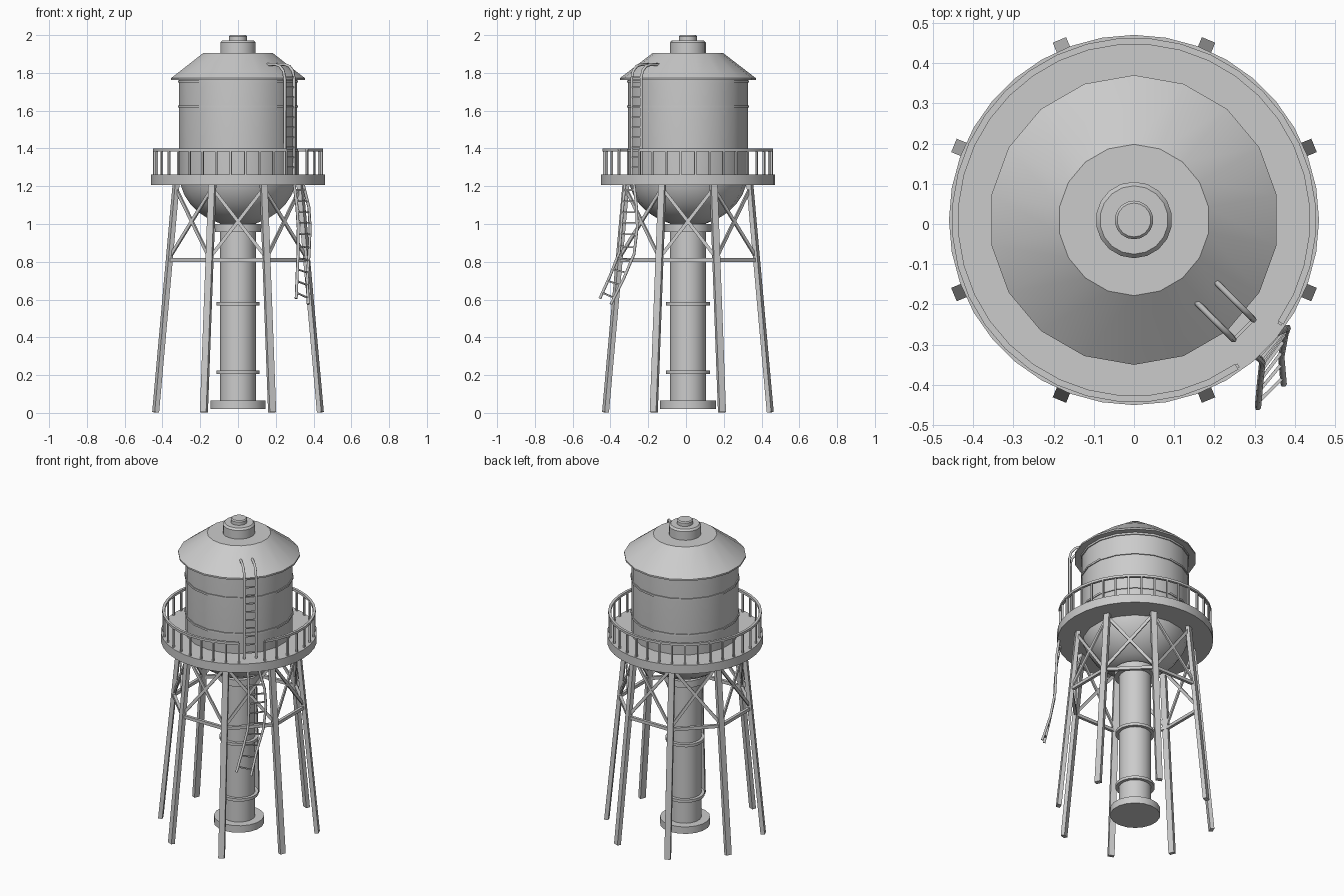
import bpy, bmesh, math
from mathutils import Vector, Matrix

if "Cube" in bpy.data.objects:
    bpy.data.objects.remove(bpy.data.objects["Cube"])

CY = 0.01  # tower axis sits slightly back because the loose ladder sticks out in front


def finish(name, bm, angle=35):
    bmesh.ops.recalc_face_normals(bm, faces=bm.faces)
    me = bpy.data.meshes.new(name)
    bm.to_mesh(me)
    bm.free()
    me.shade_smooth()
    me.set_sharp_from_angle(angle=math.radians(angle))
    ob = bpy.data.objects.new(name, me)
    bpy.context.collection.objects.link(ob)
    return ob


def polar(r, deg, z):
    a = math.radians(deg)
    return Vector((r * math.cos(a), CY + r * math.sin(a), z))


def lathe(name, profile, n=18, closed=False, start=90, sweep=360, angle=35):
    """Revolve (radius, z) points about the tower axis."""
    bm = bmesh.new()
    full = sweep == 360
    steps = n if full else n + 1
    rings = [[bm.verts.new(polar(r, start + sweep * i / n, z)) for r, z in profile]
             for i in range(steps)]
    m = len(profile)
    for i in range(n):
        a, b = rings[i], rings[(i + 1) % steps]
        for j in range(m if closed else m - 1):
            k = (j + 1) % m
            bm.faces.new((a[j], b[j], b[k], a[k]))
    if not full:
        bm.faces.new(rings[0])
        bm.faces.new(rings[-1])
    elif not closed:
        bm.faces.new([r[0] for r in rings])
        bm.faces.new([r[-1] for r in rings])
    return finish(name, bm, angle)


def beam(bm, p, q, w, d, out):
    """Box from p to q: w across, d along the outward direction."""
    p, q = Vector(p), Vector(q)
    z = (q - p).normalized()
    y = (Vector(out) - z * z.dot(Vector(out))).normalized()
    x = y.cross(z)
    rot = Matrix((x, y, z)).transposed().to_4x4()
    mat = Matrix.Translation((p + q) / 2) @ rot @ Matrix.Diagonal((w, d, (q - p).length, 1))
    bmesh.ops.create_cube(bm, size=1, matrix=mat)


def outward(deg):
    return polar(1, deg, 0) - Vector((0, CY, 0))


def rail_curve(name, pts, r):
    cu = bpy.data.curves.new(name, 'CURVE')
    cu.dimensions = '3D'
    cu.bevel_depth = r
    cu.bevel_resolution = 1
    cu.use_fill_caps = True
    sp = cu.splines.new('POLY')
    sp.points.add(len(pts) - 1)
    for s, p in zip(sp.points, pts):
        s.co = (*p, 1)
    ob = bpy.data.objects.new(name, cu)
    bpy.context.collection.objects.link(ob)


# Tank with rounded bowl underneath
bowl = [(0.317 * math.cos(t), 1.27 - 0.28 * math.sin(t))
        for t in [math.radians(a) for a in (72, 60, 48, 36, 24, 12, 0)]]
lathe("tank", bowl + [(0.317, 1.78)])
for i, z in enumerate((1.39, 1.622, 1.755)):
    lathe(f"tank_band_{i}", [(0.31, z - .006), (0.323, z - .006), (0.323, z + .006), (0.31, z + .006)],
          closed=True)

# Roof, cap and vent
lathe("roof", [(0.30, 1.765), (0.36, 1.762), (0.36, 1.772), (0.188, 1.904)], angle=30)
lathe("roof_cap", [(0.095, 1.89), (0.095, 1.96), (0.085, 1.972)], angle=30)
lathe("roof_vent", [(0.048, 1.96), (0.048, 1.993), (0.042, 2.0)], angle=30)

# Walkway deck
lathe("deck", [(0.29, 1.206), (0.46, 1.206), (0.46, 1.262), (0.29, 1.262)], n=36, closed=True)

# Railing with a gap at the ladder
lathe("handrail", [(0.437, 1.385), (0.453, 1.385), (0.453, 1.4), (0.437, 1.4)],
      n=34, closed=True, start=-35, sweep=340)
bm = bmesh.new()
for i in range(35):
    a = -35 + i * 10
    beam(bm, polar(0.445, a, 1.25), polar(0.445, a, 1.39), 0.011, 0.011, outward(a))
finish("railing_posts", bm)

# Central riser pipe with collars and foot
lathe("riser_pipe", [(0.096, 0.03), (0.096, 1.03)])
for name, r, z0, z1 in (("riser_foot", 0.148, 0.02, 0.065), ("riser_band_low", 0.116, 0.207, 0.225),
                        ("riser_band_mid", 0.116, 0.568, 0.586), ("riser_collar", 0.123, 0.957, 1.0)):
    lathe(name, [(r, z0), (r, z1)])


# Splayed legs, ring beams and cross braces
def leg_r(z):
    return 0.472 - 0.117 * z / 1.21


legs, ring, braces = bmesh.new(), bmesh.new(), bmesh.new()
for k in range(8):
    a, b = 22.5 + 45 * k, 67.5 + 45 * k
    o = outward((a + b) / 2)
    beam(legs, polar(leg_r(0), a, 0.003), polar(leg_r(1.21), a, 1.21), 0.036, 0.025, outward(a))
    lo, hi = 0.81, 1.19
    beam(ring, polar(leg_r(lo), a, lo), polar(leg_r(lo), b, lo), 0.02, 0.018, o)
    for s, e in ((a, b), (b, a)):
        beam(braces, polar(leg_r(lo), s, lo + .01), polar(leg_r(hi), e, hi), 0.018, 0.01, o)
finish("legs", legs)
finish("leg_ring", ring)
finish("cross_braces", braces)

# Upper ladder, hooked over the roof
rad, tan = outward(-45), outward(45)
path = [(0.385, 1.262), (0.385, 1.77), (0.375, 1.81), (0.35, 1.835), (0.315, 1.845), (0.245, 1.843)]
for side in (-1, 1):
    rail_curve("ladder_rail_left" if side < 0 else "ladder_rail_right",
               [polar(r, -45, z) + tan * 0.035 * side for r, z in path], 0.008)
bm = bmesh.new()
for i in range(10):
    c = polar(0.385, -45, 1.30 + i * 0.053)
    beam(bm, c - tan * 0.035, c + tan * 0.035, 0.008, 0.008, rad)
finish("ladder_rungs", bm)

# Lower ladder, bent and hanging loose
L = [(.297, -.323, 1.21), (.312, -.335, 1.09), (.319, -.343, .98), (.318, -.353, .85), (.313, -.40, .73), (.308, -.456, .605)]
R = [(.345, -.275, 1.21), (.375, -.262, 1.09), (.382, -.258, .98), (.376, -.275, .84), (.366, -.33, .71), (.372, -.398, .575)]
rail_curve("loose_ladder_rail_left", L, 0.008)
rail_curve("loose_ladder_rail_right", R, 0.008)
bm = bmesh.new()
for i in range(10):
    t = 0.25 + i * 0.5
    j = int(t)
    p, q = (Vector(s[j]).lerp(Vector(s[j + 1]), t - j) for s in (L, R))
    beam(bm, p, q, 0.008, 0.008, rad)
finish("loose_ladder_rungs", bm)
